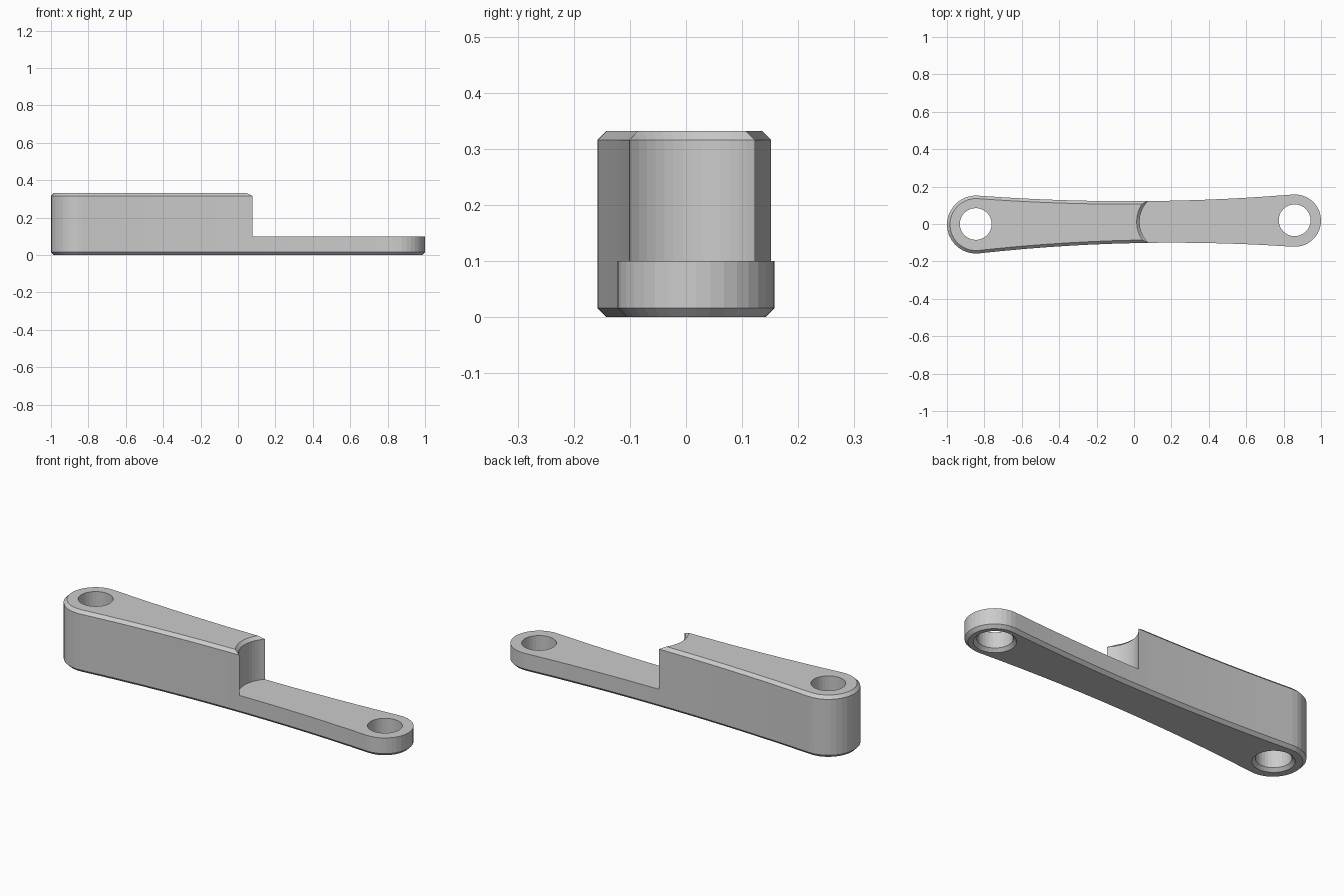
import bpy, bmesh
from math import cos, sin, radians

if "Cube" in bpy.data.objects:
    bpy.data.objects.remove(bpy.data.objects["Cube"])

LEFT, LEFT_R = (-0.845, -0.003), 0.155
RIGHT, RIGHT_R = (0.86, 0.018), 0.14
HOLE_R, CH = 0.085, 0.016
TOP, STEP = 0.332, 0.10


def arc(c, r, a0, a1, n):
    angles = [radians(a0 + (a1 - a0) * i / n) for i in range(n + 1)]
    return [(c[0] + r * cos(a), c[1] + r * sin(a)) for a in angles]


def waist(p, mid, q, n=14):
    """Interior points of a shallow curve from p through mid to q."""
    c = [2 * mid[k] - (p[k] + q[k]) / 2 for k in (0, 1)]
    ts = [i / n for i in range(1, n)]
    return [tuple((1 - t) ** 2 * p[k] + 2 * t * (1 - t) * c[k] + t * t * q[k]
                  for k in (0, 1)) for t in ts]


def outline(inset=0.0):
    right = arc(RIGHT, RIGHT_R - inset, -94, 94, 18)
    left = arc(LEFT, LEFT_R - inset, 86, 276, 18)
    upper = waist(right[-1], (0.01, 0.122 - inset), left[0])
    lower = waist(left[-1], (0.01, -0.102 + inset), right[0])
    return right + upper + left + lower


def loft(name, rings):
    """Closed solid through (points, z) rings."""
    bm = bmesh.new()
    loops = [[bm.verts.new((x, y, z)) for x, y in pts] for pts, z in rings]
    for a, b in zip(loops, loops[1:]):
        n = len(a)
        for i in range(n):
            j = (i + 1) % n
            bm.faces.new((a[i], a[j], b[j], b[i]))
    bm.faces.new(loops[0][::-1])
    bm.faces.new(loops[-1])
    bmesh.ops.recalc_face_normals(bm, faces=bm.faces)
    mesh = bpy.data.meshes.new(name)
    bm.to_mesh(mesh)
    bm.free()
    ob = bpy.data.objects.new(name, mesh)
    bpy.context.collection.objects.link(ob)
    return ob


def cut(body, cutter):
    cutter.hide_render = True
    mod = body.modifiers.new(cutter.name, 'BOOLEAN')
    mod.operation, mod.solver, mod.object = 'DIFFERENCE', 'EXACT', cutter
    bpy.context.view_layer.objects.active = body
    bpy.ops.object.modifier_apply(modifier=mod.name)
    bpy.data.objects.remove(cutter)


# Tall bar with chamfered top and bottom rims
body = loft("link_arm", [(outline(CH), 0), (outline(), CH),
                         (outline(), TOP - CH), (outline(CH), TOP)])


# Step: removes the upper right half, leaving a scooped, chamfered end wall
def step_profile(grow):
    scoop = arc((0.187, 0.012), 0.157 + grow, 130, 230, 16)
    x = scoop[0][0]
    return scoop + [(x, -0.4), (1.3, -0.4), (1.3, 0.4), (x, 0.4)]


cut(body, loft("step_cutter", [(step_profile(0), STEP), (step_profile(0), TOP - CH),
                               (step_profile(2 * CH), TOP + CH)]))

# Pivot holes, countersunk on the underside
for side, c in (("left", (-0.846, 0.0)), ("right", (0.859, 0.02))):
    circle = lambda r: arc(c, r, 0, 348.75, 31)
    cut(body, loft(side + "_hole_cutter", [(circle(HOLE_R + 2 * CH), -CH),
                                           (circle(HOLE_R), CH), (circle(HOLE_R), 0.5)]))
